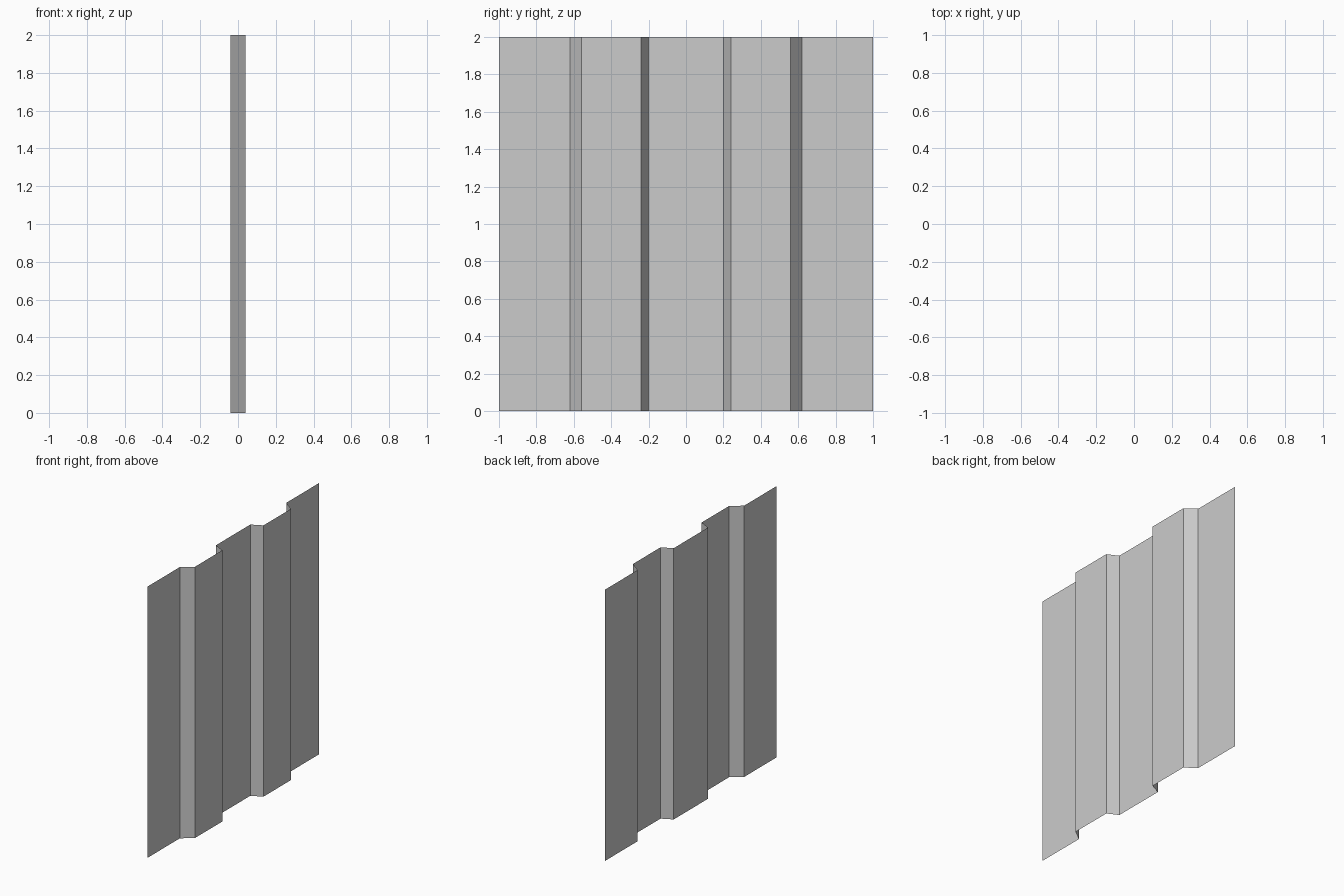
import bpy
import bmesh

if "Cube" in bpy.data.objects:
    bpy.data.objects.remove(bpy.data.objects["Cube"])

HEIGHT = 2.0
DEPTH = 0.04

# Folded cross-section (x, y): three rear panels, two raised front panels
half = [(-DEPTH, 0.20), (DEPTH, 0.24), (DEPTH, 0.56), (-DEPTH, 0.62), (-DEPTH, 1.0)]
profile = [(x, -y) for x, y in reversed(half)] + half

# Extrude the profile straight up as a thin open sheet
bm = bmesh.new()
verts = [bm.verts.new((x, y, 0)) for x, y in profile]
edges = [bm.edges.new(pair) for pair in zip(verts, verts[1:])]
result = bmesh.ops.extrude_edge_only(bm, edges=edges)
top = [v for v in result["geom"] if isinstance(v, bmesh.types.BMVert)]
bmesh.ops.translate(bm, verts=top, vec=(0, 0, HEIGHT))

# Make every panel face the +x side
bm.normal_update()
flipped = [f for f in bm.faces if f.normal.x < 0]
bmesh.ops.reverse_faces(bm, faces=flipped)

mesh = bpy.data.meshes.new("corrugated_sheet")
bm.to_mesh(mesh)
bm.free()
sheet = bpy.data.objects.new("corrugated_sheet", mesh)
bpy.context.collection.objects.link(sheet)
